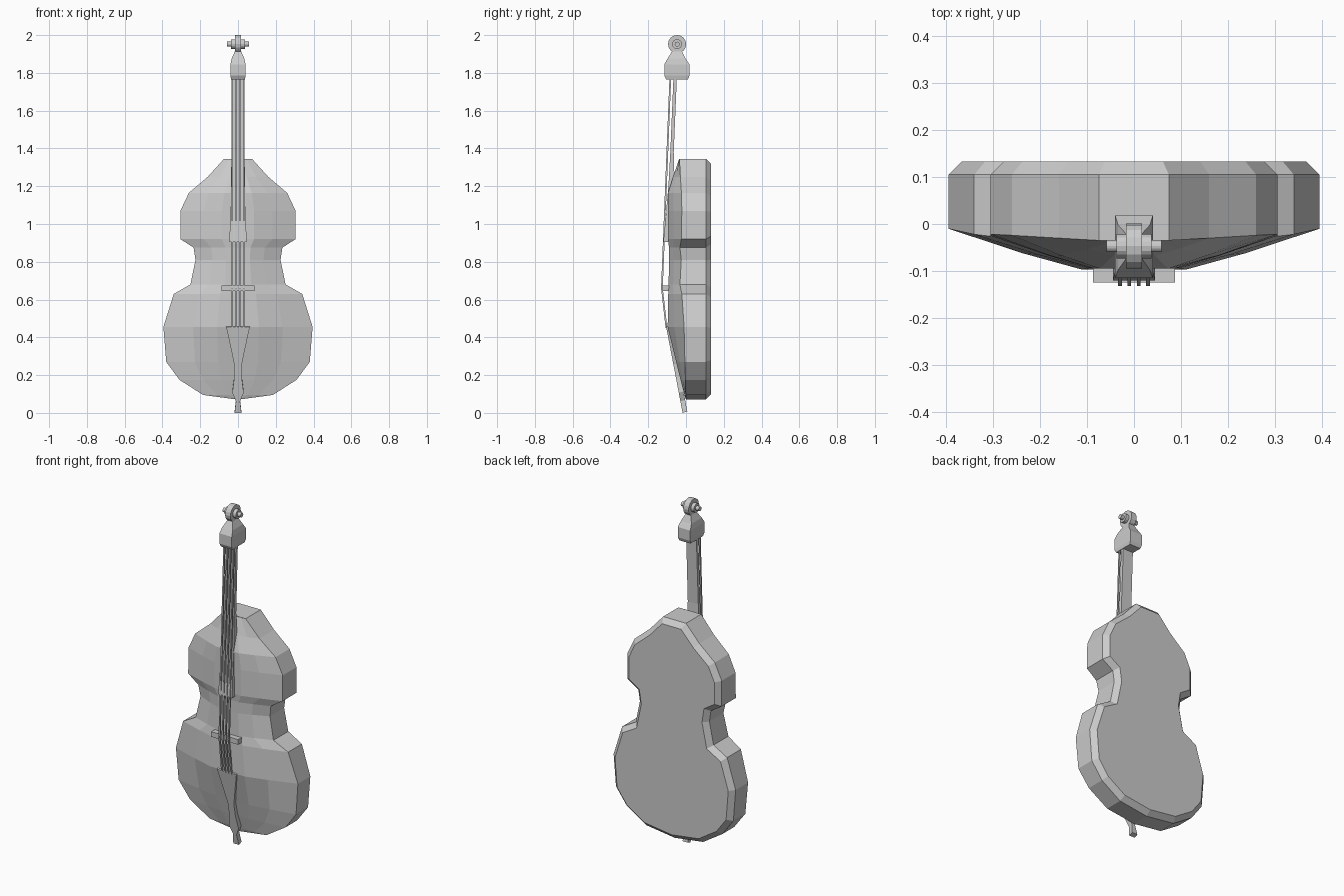
import bpy, bmesh, math
from mathutils import Vector, Matrix

if "Cube" in bpy.data.objects:
    bpy.data.objects.remove(bpy.data.objects["Cube"])


def finish(bm, name):
    bmesh.ops.remove_doubles(bm, verts=bm.verts, dist=1e-4)
    bmesh.ops.recalc_face_normals(bm, faces=bm.faces)
    me = bpy.data.meshes.new(name)
    bm.to_mesh(me)
    bm.free()
    ob = bpy.data.objects.new(name, me)
    bpy.context.collection.objects.link(ob)
    return ob


def loft(name, rings):
    """Skin a list of equal-length vertex rings and cap both ends."""
    bm = bmesh.new()
    vs = [[bm.verts.new(p) for p in r] for r in rings]
    for a, b in zip(vs, vs[1:]):
        for i in range(len(a)):
            j = (i + 1) % len(a)
            bm.faces.new((a[i], a[j], b[j], b[i]))
    bm.faces.new(vs[0])
    bm.faces.new(vs[-1])
    return finish(bm, name)


def rect(hx, y0, y1, z0, z1=None):
    z1 = z0 if z1 is None else z1
    return [(-hx, y0, z0), (hx, y0, z0), (hx, y1, z1), (-hx, y1, z1)]


# Body: rows of (z, half width, rim y, belly peak y)
rows = [(1.345, .074, -.035, -.036), (1.25, .16, -.03, -.068),
        (1.165, .26, -.024, -.095), (1.07, .305, -.022, -.095),
        (.92, .305, -.025, -.095), (.875, .235, -.032, -.09),
        (.81, .225, -.025, -.09), (.68, .252, -.032, -.092),
        (.63, .34, -.022, -.094), (.455, .395, -.01, -.097),
        (.27, .38, -.006, -.052), (.175, .31, -.003, -.029),
        (.095, .185, -.001, -.008), (.07, 0, 0, 0)]
section = [(-1, 0), (-.6, .6), (-.28, 1), (.28, 1), (.6, .6), (1, 0)]
bm = bmesh.new()
grid = [[bm.verts.new((f * w, r + (p - r) * h, z)) for f, h in section]
        for z, w, r, p in rows]
for a, b in zip(grid, grid[1:]):
    for i in range(len(section) - 1):
        if b is grid[-1]:
            bm.faces.new((a[i], a[i + 1], b[0]))
        else:
            bm.faces.new((a[i], a[i + 1], b[i + 1], b[i]))
rim = [g[-1] for g in grid[:-1]] + [grid[-1][0]] + [g[0] for g in grid[-2::-1]]
# top edge needs every vertex of the first row, so the shell stays closed
n = len(rim)
ribs = [bm.verts.new((v.co.x, .105, v.co.z)) for v in rim]
back = []
for i in range(n):
    p, c, q = (Vector((rim[k % n].co.x, rim[k % n].co.z)) for k in (i - 1, i, i + 1))
    d1, d2 = (c - p).normalized(), (q - c).normalized()
    m = Vector((d1.y, -d1.x)) + Vector((d2.y, -d2.x))
    m = m * (2 / max(m.length_squared, 1.5))
    back.append(bm.verts.new((c.x + m.x * .028, .133, c.y + m.y * .028)))
for i in range(n):
    j = (i + 1) % n
    bm.faces.new((rim[i], rim[j], ribs[j], ribs[i]))
    bm.faces.new((ribs[i], ribs[j], back[j], back[i]))
bm.faces.new(back)
bmesh.ops.delete(bm, geom=[v for v in bm.verts if not v.link_faces], context='VERTS')
finish(bm, "body")

# Neck and fingerboard
loft("neck", [rect(.033, -.066, -.048, 1.785), rect(.034, -.083, -.065, 1.38),
              rect(.038, -.093, -.06, 1.2), rect(.045, -.12, -.09, .905)])

# Pegbox with tapered roof
loft("pegbox", [rect(.036, -.105, .01, 1.765), rect(.04, -.115, .018, 1.785),
                rect(.04, -.115, .018, 1.845), rect(.034, -.098, -.002, 1.875),
                rect(.014, -.07, -.024, 1.92)])

# Scroll: stepped discs across x
for name, rad, hx in (("scroll", .048, .017), ("scroll_boss", .026, .037),
                      ("scroll_pin", .013, .058)):
    bm = bmesh.new()
    bmesh.ops.create_cone(bm, cap_ends=True, segments=16, radius1=rad, radius2=rad,
                          depth=2 * hx,
                          matrix=Matrix.Translation((0, -.047, 1.952))
                          @ Matrix.Rotation(math.pi / 2, 4, 'Y'))
    finish(bm, name)

# Bridge
loft("bridge", [rect(.087, -.124, -.086, .645), rect(.087, -.124, -.086, .675)])

# Tailpiece running down to the foot
tail = [(.46, .063), (.365, .042), (.26, .02), (.19, .02), (.11, .03),
        (.065, .011), (.004, .018)]
rings = []
for z, w in tail:
    y = -.105 + (.46 - z) / .456 * .087
    rings.append(rect(w, y, y + .025, z - .004, z + .004))
loft("tailpiece", rings)

# Four strings
for k, x in enumerate((-.03, -.01, .01, .03)):
    rings = []
    for y, z in ((-.087, 1.785), (-.132, .66), (-.108, .45)):
        rings.append([(x + px, y + py, z) for px, py in
                      ((-.004, 0), (.004, 0), (.004, .009), (-.004, .009))])
    loft(f"string_{k + 1}", rings)
